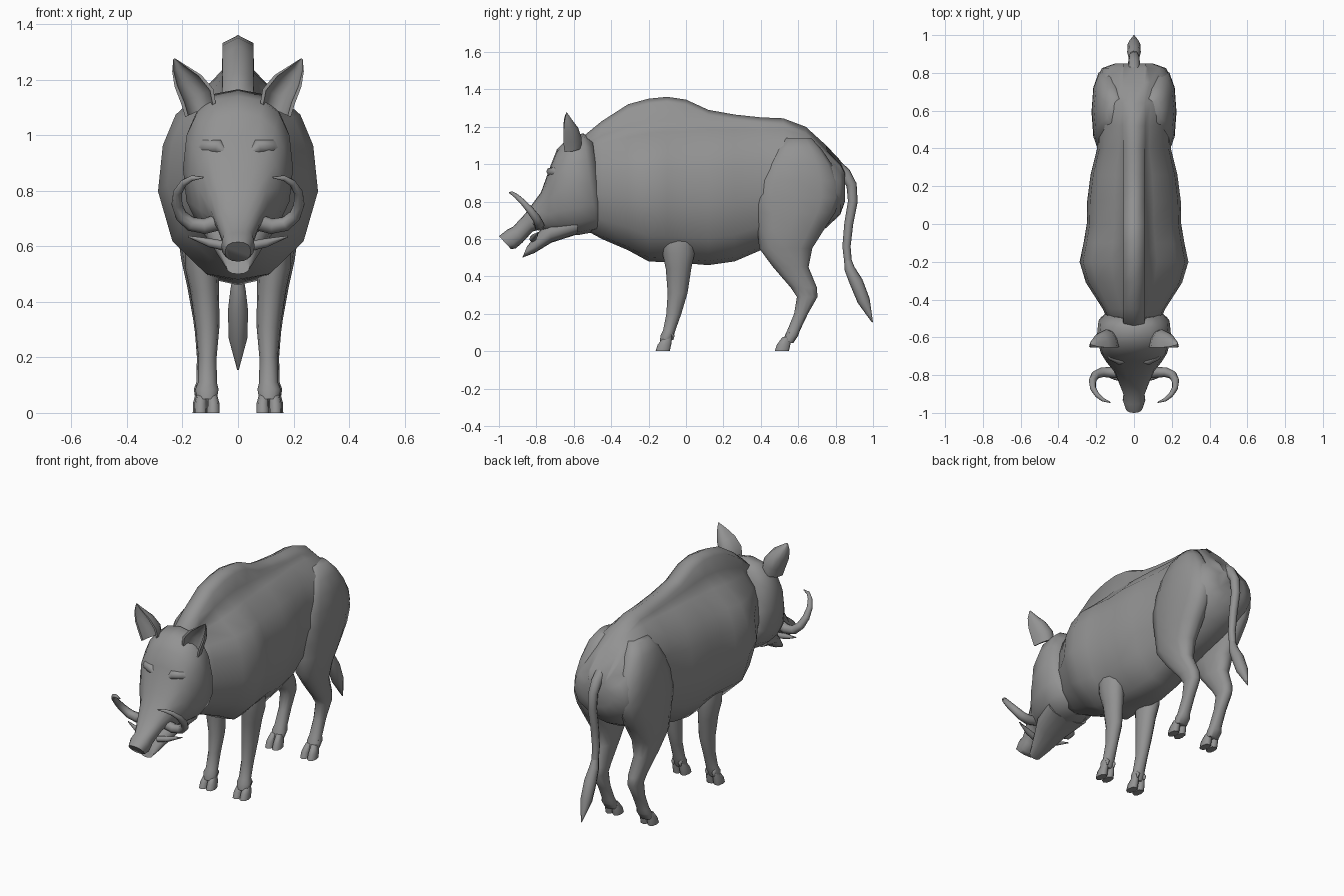
import bpy, math
from mathutils import Vector

cube = bpy.data.objects.get("Cube")
if cube:
    bpy.data.objects.remove(cube, do_unlink=True)

hide = bpy.data.materials.new("grey hide")
hide.use_nodes = True
GREY = (0.29, 0.29, 0.29, 1)
hide.diffuse_color = GREY
hide.node_tree.nodes["Principled BSDF"].inputs["Base Color"].default_value = GREY


def loft(name, rings, mirror=False, angle=60):
    """Skin a list of equally long point rings and cap both ends."""
    n = len(rings[0])
    verts = [tuple(p) for ring in rings for p in ring]
    faces = [(r * n + i, r * n + (i + 1) % n, (r + 1) * n + (i + 1) % n, (r + 1) * n + i)
             for r in range(len(rings) - 1) for i in range(n)]
    faces += [tuple(reversed(range(n))), tuple(range(len(verts) - n, len(verts)))]
    mesh = bpy.data.meshes.new(name)
    mesh.from_pydata(verts, [], faces)
    mesh.materials.append(hide)
    ob = bpy.data.objects.new(name, mesh)
    bpy.context.collection.objects.link(ob)
    bpy.ops.object.select_all(action='DESELECT')
    ob.select_set(True)
    bpy.context.view_layer.objects.active = ob
    bpy.ops.object.mode_set(mode='EDIT')
    bpy.ops.mesh.select_all(action='SELECT')
    bpy.ops.mesh.normals_make_consistent(inside=False)
    bpy.ops.object.mode_set(mode='OBJECT')
    bpy.ops.object.shade_smooth_by_angle(angle=math.radians(angle))
    if mirror:
        ob.modifiers.new("Mirror", 'MIRROR').use_mirror_merge = False
    return ob


def oval(centre, a, b, n=12, power=1.0):
    """Ring about a centre spanned by half axes a and b; power < 1 is boxier."""
    def soft(v):
        return math.copysign(abs(v) ** power, v)
    return [Vector(centre) + Vector(a) * soft(math.cos(t)) + Vector(b) * soft(math.sin(t))
            for t in (2 * math.pi * i / n for i in range(n))]


def limb(name, rows, n=12, power=1.0):
    """Mirrored limb from level rings (x, y, z, rx, ry)."""
    return loft(name, [oval((x, y, z), (rx, 0, 0), (0, ry, 0), n, power)
                       for x, y, z, rx, ry in rows], True)


def tube(name, path, radii, mirror=False, n=8):
    """Round tapering tube along a path."""
    pts = [Vector(p) for p in path]
    rings = []
    side = None
    for i, p in enumerate(pts):
        d = (pts[min(i + 1, len(pts) - 1)] - pts[max(i - 1, 0)]).normalized()
        side = d.orthogonal() if side is None else side - d * side.dot(d)
        side = side.normalized()
        rings.append(oval(p, side * radii[i], d.cross(side) * radii[i], n))
    return loft(name, rings, mirror)


def muzzle(name, rows, power):
    """Head part from tilted rings (top y, top z, bottom y, bottom z, half width)."""
    rings = []
    for ty, tz, by, bz, w in rows:
        top, low = Vector((0, ty, tz)), Vector((0, by, bz))
        rings.append(oval((top + low) / 2, (w, 0, 0), (top - low) / 2, 16, power))
    return loft(name, rings)


# Trunk with a raised crest: y, belly z, crest z, half width, shoulder z
trunk = [(-.56, .66, 1.14, .12, 1.08), (-.45, .60, 1.23, .165, 1.12),
         (-.31, .54, 1.32, .255, 1.15), (-.2, .48, 1.35, .288, 1.17),
         (-.1, .475, 1.36, .267, 1.18), (.0, .47, 1.345, .25, 1.18),
         (.12, .46, 1.29, .248, 1.19), (.26, .48, 1.265, .23, 1.19),
         (.4, .54, 1.25, .195, 1.19), (.52, .56, 1.245, .198, 1.19),
         (.64, .6, 1.2, .21, 1.16), (.75, .66, 1.1, .205, 1.06),
         (.825, .73, 1.02, .17, .99), (.85, .8, .97, .1, .94)]
rings = []
for y, low, top, w, sh in trunk:
    h = sh - low
    half = [(.055, top - .028), (.058, sh + (top - sh) * .3), (w * .42, sh - .005),
            (w * .78, low + h * .86), (w * .94, low + h * .7), (w, low + h * .46),
            (w * .82, low + h * .2), (w * .4, low + h * .03)]
    left = [(0, y, top)] + [(x, y, z) for x, z in half]
    rings.append(left + [(0, y, low)] + [(-x, y, z) for x, z in reversed(half)])
loft("trunk", rings, angle=95)

# Head with a long snout, and the lower jaw
muzzle("head", [(-.5, 1.13, -.44, .67, .14), (-.55, 1.165, -.475, .64, .188),
                (-.63, 1.14, -.58, .62, .198), (-.69, 1.08, -.68, .625, .175),
                (-.725, .99, -.74, .63, .145), (-.775, .85, -.78, .65, .108),
                (-.86, .735, -.82, .64, .08), (-.925, .665, -.875, .58, .056),
                (-.955, .65, -.91, .55, .06), (-1.0, .615, -.935, .545, .046)], .82)
muzzle("lower_jaw", [(-.58, .74, -.58, .625, .14), (-.73, .69, -.72, .58, .105),
                     (-.79, .635, -.81, .525, .068), (-.85, .56, -.875, .5, .042)], .8)

# Eyes and brows as tapering swellings
tube("brow", [(.035, -.725, .93), (.07, -.722, .958), (.115, -.697, .96), (.17, -.64, .93)],
     [.008, .026, .028, .01], True)
tube("eye", [(.06, -.73, .915), (.1, -.71, .92), (.14, -.68, .91)], [.005, .02, .005], True)

# Ears: cupped crescents narrowing to a tip
ear_rows = [(.135, -.63, 1.09, .055, .06), (.147, -.635, 1.14, .058, .065),
            (.18, -.635, 1.195, .048, .052), (.212, -.63, 1.24, .025, .026),
            (.23, -.62, 1.275, .003, .003)]
rings = []
for x, y, z, w, d in ear_rows:
    steps = [math.pi * i / 6 for i in range(7)]
    back = [(x + w * math.cos(t), y - .02 + d * 1.5 * math.sin(t), z - w * .45 * math.cos(t))
            for t in steps]
    cup = [(x + w * .8 * math.cos(t), y - .02 + d * math.sin(t), z - w * .36 * math.cos(t))
           for t in reversed(steps)]
    rings.append(back + cup)
loft("ear", rings, True)

# Tusks: large upper pair sweeping up and inward, short lower pair
tube("upper_tusk", [(.06, -.79, .69), (.12, -.785, .672), (.17, -.785, .68), (.205, -.8, .71),
                    (.22, -.83, .75), (.217, -.87, .795), (.195, -.905, .828),
                    (.165, -.93, .845), (.125, -.945, .848)],
     [.03, .028, .026, .023, .02, .016, .013, .01, .003], True)
tube("lower_tusk", [(.04, -.82, .6), (.1, -.81, .612), (.18, -.79, .635)],
     [.018, .016, .003], True)

# Legs
limb("front_leg", [(.12, -.05, .75, .05, .08), (.13, -.045, .6, .06, .09),
                   (.13, -.04, .52, .06, .085), (.12, -.04, .44, .052, .068),
                   (.11, -.045, .31, .043, .053), (.11, -.065, .2, .033, .04),
                   (.11, -.09, .11, .034, .033), (.112, -.1, .085, .042, .036),
                   (.112, -.11, .05, .036, .03)])
limb("hind_leg", [(.1, .6, 1.14, .045, .07), (.118, .6, 1.08, .07, .125),
                  (.13, .6, 1.0, .083, .18), (.14, .6, .91, .083, .217),
                  (.142, .593, .82, .083, .234), (.142, .583, .74, .082, .214),
                  (.14, .56, .65, .078, .178), (.136, .533, .55, .068, .142),
                  (.13, .56, .45, .052, .095), (.12, .63, .34, .042, .07),
                  (.118, .648, .29, .037, .055), (.116, .615, .2, .032, .037),
                  (.116, .575, .11, .034, .034), (.117, .565, .085, .042, .036),
                  (.117, .545, .045, .036, .03)], power=.85)

# Cloven hooves and dewclaws
for place, x, y in (("front", .112, -.125), ("hind", .117, .512)):
    for label, off in (("inner", -.023), ("outer", .023)):
        limb(place + "_" + label + "_hoof",
             [(x + off * .8, y + .027, .075, .016, .024), (x + off, y + .01, .035, .022, .036),
              (x + off, y, 0, .023, .038)], 8, .8)
        tube(place + "_" + label + "_dewclaw",
             [(x + off, y + .04, .1), (x + off, y + .055, .08), (x + off, y + .052, .06)],
             [.011, .011, .005], True, 6)

# Tail with a tuft
tube("tail", [(0, .79, 1.0), (0, .85, .95), (0, .885, .89), (0, .892, .8), (0, .87, .68),
              (0, .858, .56), (0, .868, .46)],
     [.035, .032, .028, .026, .024, .022, .02])
tube("tail_tuft", [(0, .862, .5), (0, .875, .44), (0, .91, .37), (0, .95, .27), (0, .997, .155)],
     [.018, .028, .036, .034, .003])
